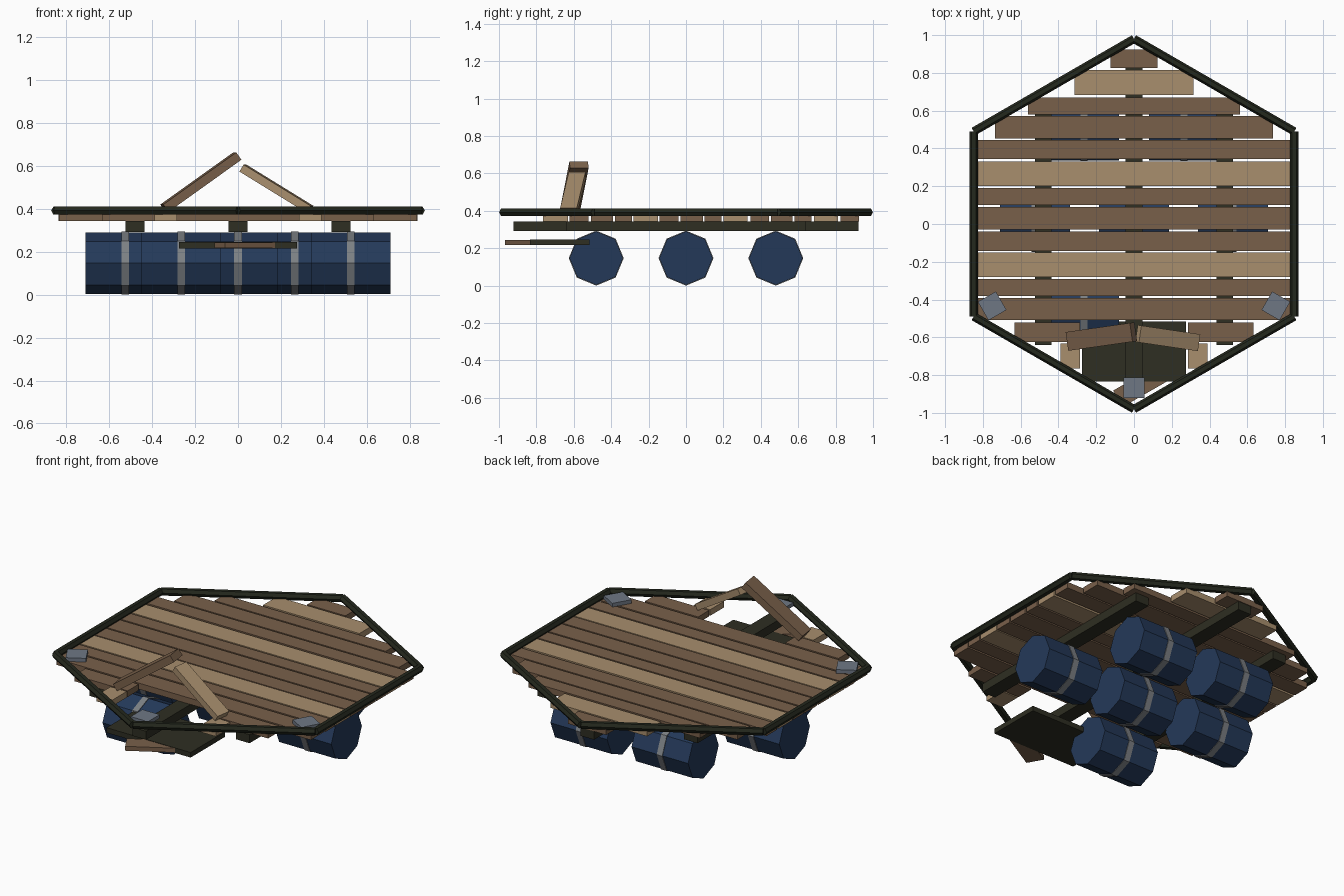
import bpy, bmesh, math
from mathutils import Vector

if "Cube" in bpy.data.objects:
    bpy.data.objects.remove(bpy.data.objects["Cube"])


def mat(name, rgb):
    lin = [((c / 255 + 0.055) / 1.055) ** 2.4 if c > 10 else c / 255 / 12.92 for c in rgb]
    m = bpy.data.materials.new(name)
    m.diffuse_color = (*lin, 1)
    m.use_nodes = True
    m.node_tree.nodes["Principled BSDF"].inputs["Base Color"].default_value = m.diffuse_color
    return m


BROWN = mat("brown wood", (121, 96, 74))
TAN = mat("tan wood", (168, 142, 109))
DARK = mat("dark wood", (46, 46, 34))
RIM = mat("dark rim", (36, 40, 29))
BLUE = mat("blue barrel", (36, 57, 89))
STEEL = mat("grey band", (124, 128, 132))
PLATE = mat("slate metal", (110, 119, 132))


def sweep(name, a, b, section, material):
    """Extrude a (side, up) section from point a to point b."""
    a, b = Vector(a), Vector(b)
    d = (b - a).normalized()
    side = d.cross(Vector((0, 0, 1))).normalized()
    up = side.cross(d)
    bm = bmesh.new()
    rings = [[bm.verts.new(p + side * s + up * u) for s, u in section] for p in (a, b)]
    n = len(section)
    for i in range(n):
        j = (i + 1) % n
        bm.faces.new((rings[0][i], rings[0][j], rings[1][j], rings[1][i]))
    bm.faces.new(rings[0])
    bm.faces.new(rings[1])
    bmesh.ops.recalc_face_normals(bm, faces=bm.faces)
    me = bpy.data.meshes.new(name)
    bm.to_mesh(me)
    bm.free()
    me.materials.append(material)
    ob = bpy.data.objects.new(name, me)
    bpy.context.collection.objects.link(ob)
    return ob


def beam(name, a, b, width, thick, material):
    w, t = width / 2, thick / 2
    return sweep(name, a, b, [(-w, -t), (w, -t), (w, t), (-w, t)], material)


def rod(name, a, b, r, n, material):
    pts = [(r * math.cos(2 * math.pi * k / n), r * math.sin(2 * math.pi * k / n)) for k in range(n)]
    return sweep(name, a, b, pts, material)


# Barrels in rows of two, three and two, with the front right one missing
for y, xs in ((0.48, (-0.265, 0.265)), (0, (-0.525, 0, 0.525)), (-0.48, (-0.265,))):
    for x in xs:
        rod("barrel", (x - 0.185, y, 0.147), (x + 0.185, y, 0.147), 0.143, 8, BLUE)
        rod("barrel_band", (x - 0.018, y, 0.147), (x + 0.018, y, 0.147), 0.147, 8, STEEL)

# Joists under the deck
for x, half in ((-0.48, 0.64), (0, 0.922), (0.48, 0.64)):
    beam("joist", (x, -half, 0.318), (x, half, 0.318), 0.088, 0.05, DARK)

# Deck planks: y centre, width, inner x, outer x (inner > 0 means broken)
planks = [
    (0.875, 0.10, 0, 0.125), (0.749, 0.13, 0, 0.315), (0.625, 0.09, 0, 0.56),
    (0.512, 0.117, 0, 0.735), (0.394, 0.10, 0, 0.837), (0.265, 0.13, 0, 0.837),
    (0.145, 0.09, 0, 0.837), (0.03, 0.12, 0, 0.837), (-0.091, 0.103, 0, 0.837),
    (-0.215, 0.13, 0, 0.837), (-0.335, 0.09, 0, 0.837), (-0.45, 0.117, 0, 0.832),
    (-0.572, 0.103, 0.285, 0.633), (-0.698, 0.132, 0.285, 0.39)]
for i, (y, w, x0, x1) in enumerate(planks):
    m = TAN if i % 4 == 1 else BROWN
    if x0:
        for s in (-1, 1):
            beam("broken_plank", (s * x0, y, 0.362), (s * x1, y, 0.362), w, 0.036, m)
    else:
        beam("plank", (-x1, y, 0.362), (x1, y, 0.362), w, 0.036, m)

# Hexagonal rim and metal corner plates on the front three corners
corner = [Vector((math.cos(math.radians(a)), math.sin(math.radians(a)), 0)) for a in range(30, 390, 60)]
lift = Vector((0, 0, 0.392))
for i in range(6):
    rod("rim_rail", corner[i] * 0.98 + lift, corner[(i + 1) % 6] * 0.98 + lift, 0.022, 6, RIM)
    if corner[i].y < -0.1:
        beam("corner_plate", corner[i] * 0.812 + lift, corner[i] * 0.922 + lift, 0.113, 0.022, PLATE)

# Snapped planks sticking up at the hole
beam("snapped_plank_left", (-0.343, -0.62, 0.403), (-0.003, -0.572, 0.646), 0.10, 0.042, BROWN)
beam("snapped_plank_right", (0.335, -0.627, 0.398), (0.023, -0.581, 0.59), 0.09, 0.038, TAN)

# Wreckage hanging under the hole
beam("fallen_panel", (0, -0.835, 0.231), (0, -0.515, 0.231), 0.55, 0.03, DARK)
beam("fallen_plank", (-0.085, -0.925, 0.231), (0.185, -0.77, 0.231), 0.10, 0.026, BROWN)
